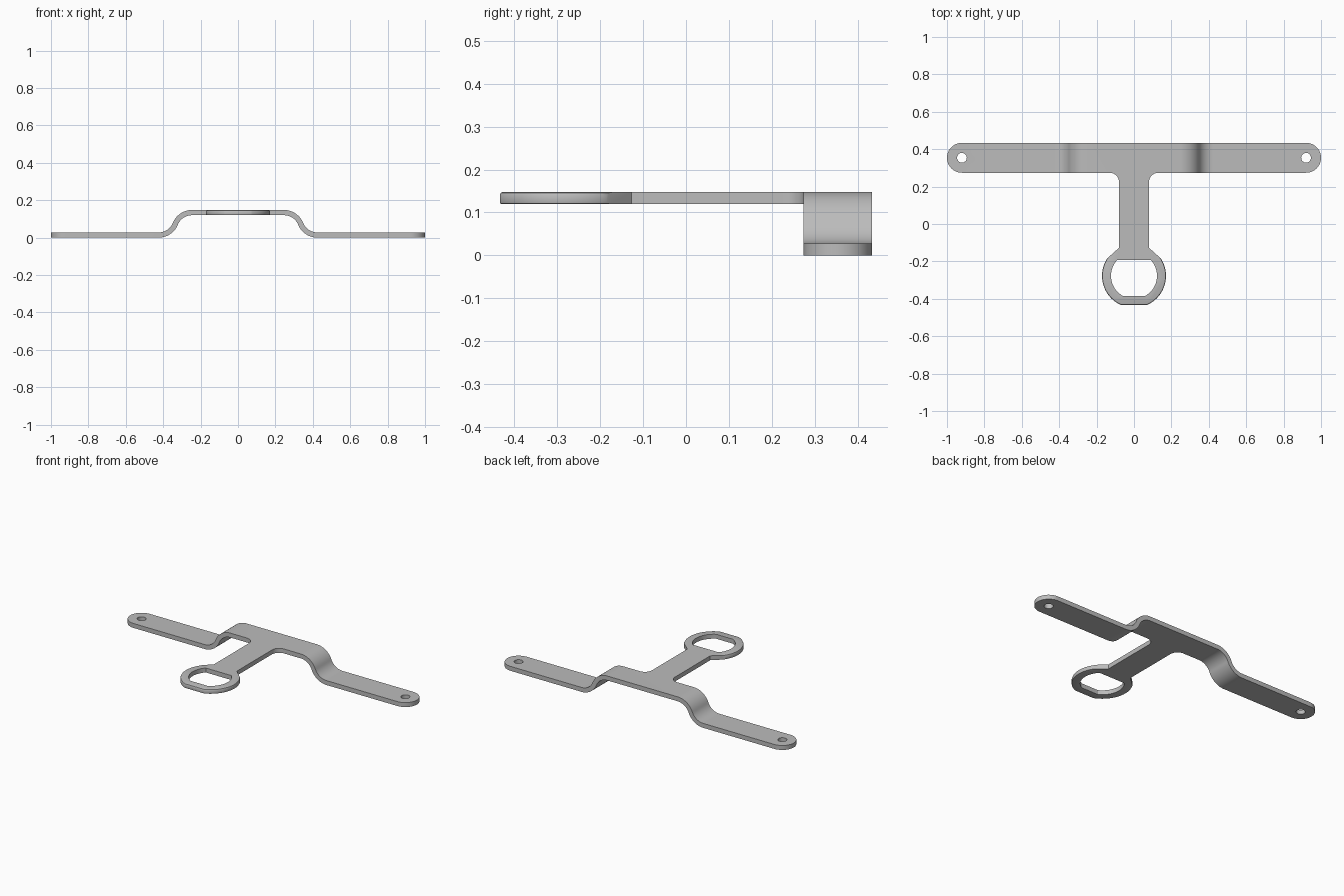
import bpy, bmesh
from math import sin, cos, pi, radians, asin, sqrt

cube = bpy.data.objects.get("Cube")
if cube:
    bpy.data.objects.remove(cube, do_unlink=True)

steel = bpy.data.materials.new("grey steel")
steel.use_nodes = True
grey = (0.5, 0.5, 0.5, 1)
steel.diffuse_color = grey
steel.node_tree.nodes["Principled BSDF"].inputs["Base Color"].default_value = grey

T = 0.028                 # sheet thickness
TOP = 0.148               # height of the raised middle
BACK, FRONT = 0.434, 0.274
MID = (BACK + FRONT) / 2


def arc(cx, cy, r, a0, a1, n):
    return [(cx + r * cos(a0 + (a1 - a0) * i / n),
             cy + r * sin(a0 + (a1 - a0) * i / n)) for i in range(n + 1)]


def prism(name, outline, lo, hi, axis="z"):
    """Extrude a closed outline along z, or an x-z outline along y."""
    place = (lambda p, h: (p[0], p[1], h)) if axis == "z" else (lambda p, h: (p[0], h, p[1]))
    bm = bmesh.new()
    rings = [[bm.verts.new(place(p, h)) for p in outline] for h in (lo, hi)]
    bm.faces.new(rings[0])
    bm.faces.new(rings[1])
    for i in range(len(outline)):
        j = (i + 1) % len(outline)
        bm.faces.new((rings[0][i], rings[0][j], rings[1][j], rings[1][i]))
    bmesh.ops.recalc_face_normals(bm, faces=bm.faces)
    mesh = bpy.data.meshes.new(name)
    bm.to_mesh(mesh)
    bm.free()
    mesh.materials.append(steel)
    ob = bpy.data.objects.new(name, mesh)
    bpy.context.collection.objects.link(ob)
    return ob


def combine(ob, other, operation):
    mod = ob.modifiers.new(operation, "BOOLEAN")
    mod.operation, mod.solver, mod.object = operation, "EXACT", other
    bpy.context.view_layer.objects.active = ob
    bpy.ops.object.modifier_apply(modifier=mod.name)
    bpy.data.objects.remove(other, do_unlink=True)


# Strap: offset S-bends on each side give the bent sheet profile
bend = radians(68)
rise = TOP - T
R = rise / (2 * (1 - cos(bend)))
x_in = 0.335 - R * sin(bend)
x_out = 0.335 + R * sin(bend)


def side_line(off):
    high = arc(x_in, TOP - T / 2 - R, R + off, pi / 2, pi / 2 - bend, 14)
    low = arc(x_out, T / 2 + R, R - off, 1.5 * pi - bend, 1.5 * pi, 14)
    half = high + low + [(1.02, T / 2 + off)]
    return [(-x, z) for x, z in reversed(half)] + half


profile = side_line(T / 2) + side_line(-T / 2)[::-1]
bracket = prism("bracket", profile, FRONT, BACK, "y")

# Rounded strap ends and screw holes
r_end = (BACK - FRONT) / 2
stadium = (arc(1 - r_end, MID, r_end, -pi / 2, pi / 2, 24)
           + arc(r_end - 1, MID, r_end, pi / 2, 1.5 * pi, 24))
combine(bracket, prism("end_cutter", stadium, -0.1, 0.3), "INTERSECT")
for side in (-1, 1):
    hole = arc(side * 0.92, MID, 0.026, 0, 2 * pi, 32)[:-1]
    combine(bracket, prism("hole_cutter", hole, -0.1, 0.3), "DIFFERENCE")

# Stem with filleted root, flared neck and flat-nosed ring
CY, RO, RI = -0.277, 0.171, 0.123
W, F = 0.08, 0.05
nose = -asin((0.434 + CY) / RO)
neck = asin(0.092 / RO)
right = [(W + F, FRONT + 0.03)]
right += arc(W + F, FRONT - F, F, pi / 2, pi, 10)
right += [(W, -0.127)] + arc(0, CY, RO, neck, nose, 28)
plate = prism("stem_and_ring", right + [(-x, y) for x, y in reversed(right)], TOP - T, TOP)

# Softened outer rim of the ring
bm = bmesh.new()
bm.from_mesh(plate.data)
for height, size in ((TOP, 0.008), (TOP - T, 0.003)):
    rim = [e for e in bm.edges
           if all(abs(v.co.z - height) < 1e-4 and v.co.y < CY + 0.093 for v in e.verts)]
    bmesh.ops.bevel(bm, geom=rim, offset=size, segments=2, profile=0.5, affect="EDGES")
bm.to_mesh(plate.data)
bm.free()

# Ring opening with two flats
a_top, a_low = asin(0.084 / RI), asin(0.108 / RI)
opening = arc(0, CY, RI, -a_low, a_top, 24) + arc(0, CY, RI, pi - a_top, pi + a_low, 24)
combine(plate, prism("opening_cutter", opening, -0.1, 0.3), "DIFFERENCE")
combine(bracket, plate, "UNION")

bpy.ops.object.select_all(action="DESELECT")
bracket.select_set(True)
bpy.context.view_layer.objects.active = bracket
bpy.ops.object.shade_smooth_by_angle(angle=radians(30))
